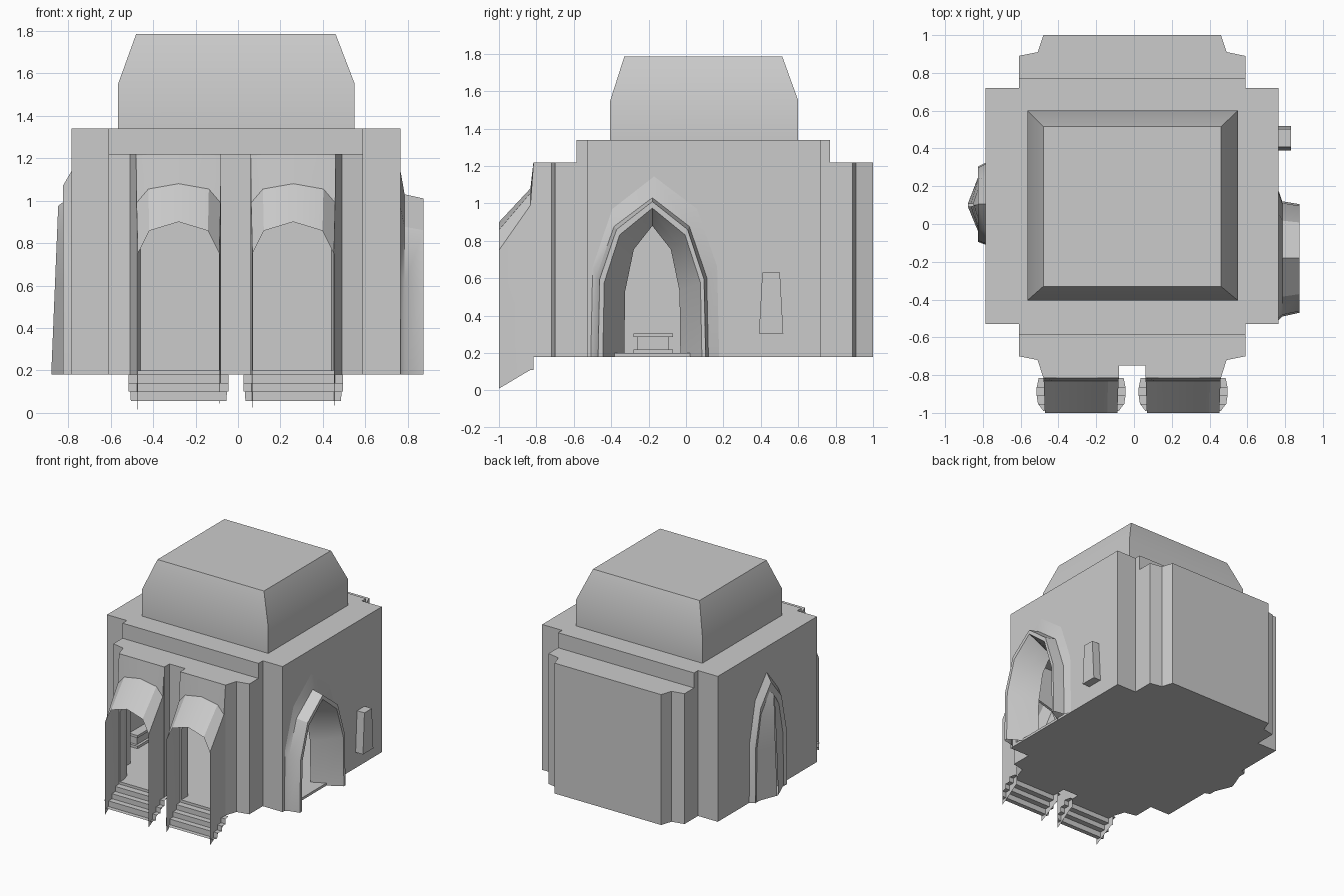
import bpy, bmesh, math

old = bpy.data.objects.get("Cube")
if old:
    bpy.data.objects.remove(old, do_unlink=True)

FLOOR = 0.18
stone = bpy.data.materials.new("plain grey stone")
stone.use_nodes = True
stone.diffuse_color = (0.6, 0.6, 0.6, 1)
stone.node_tree.nodes["Principled BSDF"].inputs["Base Color"].default_value = (0.6, 0.6, 0.6, 1)


def loft(name, rings, closed=True, caps=True, smooth=True):
    """Skin a list of equal-length rings of points."""
    bm = bmesh.new()
    rows = [[bm.verts.new(p) for p in ring] for ring in rings]
    n = len(rows[0])
    for a, b in zip(rows, rows[1:]):
        for i in range(n if closed else n - 1):
            j = (i + 1) % n
            bm.faces.new((a[i], a[j], b[j], b[i]))
    if caps:
        bm.faces.new(rows[0])
        bm.faces.new(rows[-1])
    bmesh.ops.recalc_face_normals(bm, faces=bm.faces)
    mesh = bpy.data.meshes.new(name)
    bm.to_mesh(mesh)
    bm.free()
    mesh.materials.append(stone)
    obj = bpy.data.objects.new(name, mesh)
    bpy.context.collection.objects.link(obj)
    if smooth:
        activate(obj)
        bpy.ops.object.shade_smooth_by_angle(angle=math.radians(32))
    return obj


def activate(obj):
    bpy.ops.object.select_all(action="DESELECT")
    obj.select_set(True)
    bpy.context.view_layer.objects.active = obj


def rect(x0, x1, y0, y1, z):
    return [(x0, y0, z), (x1, y0, z), (x1, y1, z), (x0, y1, z)]


def box(name, x0, x1, y0, y1, z0, z1):
    return loft(name, [rect(x0, x1, y0, y1, z0), rect(x0, x1, y0, y1, z1)], smooth=False)


def combine(target, tool, operation):
    """Boolean the tool into the target and discard the tool."""
    tool.hide_render = True
    activate(target)
    mod = target.modifiers.new("cut", "BOOLEAN")
    mod.operation = operation
    mod.solver = "EXACT"
    mod.object = tool
    bpy.ops.object.modifier_apply(modifier=mod.name)
    bpy.data.objects.remove(tool, do_unlink=True)


def stepped_block(name, t):
    """Cross-shaped hall, shrunk by t on every side."""
    base = FLOOR + t
    block = box(name, -.785 + t, .765 - t, -.53 + t, .72 - t, base, 1.34 - t)
    combine(block, box("middle", -.61 + t, .59 - t, -.585 + t, .77 - t, base, 1.34 - t), "UNION")
    half = [(.6 - t, .89 - t), (.5 - t, .91 - t), (.47 - t, 1 - t)]
    back = [(x - .01, y) for x, y in half] + [(-x - .01, y) for x, y in reversed(half)]
    front = [(-.61 + t, -.7 + t), (-.51 + t, -.72 + t), (-.48 + t, -.815 + t),
             (-.08 - t, -.815 + t), (-.08 - t, -.75 + t), (.06 + t, -.75 + t),
             (.06 + t, -.815 + t), (.46 - t, -.815 + t), (.49 - t, -.72 + t), (.59 - t, -.7 + t)]
    plan = front + back
    wing = loft("wing", [[(x, y, z) for x, y in plan] for z in (base, 1.22 - t)], smooth=False)
    combine(block, wing, "UNION")
    return block


# Hollow hall
hall = stepped_block("hall_walls", 0)
combine(hall, stepped_block("cavity", .02), "DIFFERENCE")


# Front doorways, hoods and steps
def door_arch(mid, half, bottom, shoulder, top):
    side = [(half, bottom), (half, (bottom + shoulder) / 2), (half, shoulder),
            (half * .72, shoulder + (top - shoulder) * .72)]
    return [(mid - u, z) for u, z in side] + [(mid, top)] + [(mid + u, z) for u, z in reversed(side)]


for label, mid in (("right", -.28), ("left", .26)):
    opening = door_arch(mid, .19, FLOOR + .02, .76, .9)
    cutter = loft("door_cutter", [[(x, y, z) for x, z in opening] for y in (-.9, -.7)], smooth=False)
    combine(hall, cutter, "DIFFERENCE")
    back = door_arch(mid, .2, .11, 1.21, 1.22)
    bulge = door_arch(mid, .198, .11, .99, 1.08)
    rim = door_arch(mid, .192, .01, .75, .9)
    rings = [[(x, y, z) for x, z in ring]
             for ring, y in ((back, -.816), (bulge, -.832), (rim, -1))]
    loft(label + "_door_hood", rings, closed=False, caps=False)

    path = [(-.815, FLOOR, .225), (-.865, FLOOR, .235), (-.865, .14, .235), (-.91, .14, .235),
            (-.91, .1, .235), (-.955, .1, .228), (-.955, .055, .225), (-.99, .055, .2)]
    loft(label + "_door_steps", [[(mid - w, y, z), (mid + w, y, z)] for y, z, w in path],
         closed=False, caps=False, smooth=False)


# Pointed side porch with a splayed outer frame and a narrowing passage
def pointed(x, mid, left, right, top, bottom=FLOOR):
    h = top - bottom
    side = [(1, 0), (.97, .5), (.66, .82)]
    return ([(x, mid - left * u, bottom + h * v) for u, v in side] + [(x, mid, top)]
            + [(x, mid + right * u, bottom + h * v) for u, v in reversed(side)])


cutter = loft("porch_cutter", [pointed(x, -.18, .285, .28, .98, FLOOR + .02) for x in (.7, .9)],
              smooth=False)
combine(hall, cutter, "DIFFERENCE")
porch = [pointed(.764, -.17, .34, .35, 1.15), pointed(.785, -.18, .31, .3, 1.03),
         pointed(.875, -.18, .29, .285, 1.01), pointed(.875, -.18, .265, .265, .975),
         pointed(.76, -.18, .2, .2, .92), pointed(.66, -.18, .15, .15, .88)]
loft("side_porch", porch, closed=False, caps=False)

# Bulging pointed bay on the opposite wall, with a central ridge
bay_outer = pointed(-.784, .105, .215, .22, 1.14)
bay_lip = pointed(-.825, .105, .2, .2, 1.07)
bay_inner = pointed(-.815, .105, .17, .17, 1.0)
bay_ridge = [(-.88 + .04 * (z - FLOOR), .1 + (y - .105) * .04, FLOOR + (z - FLOOR) * .97)
             for x, y, z in bay_inner]
loft("pointed_bay", [bay_outer, bay_lip, bay_inner, bay_ridge], caps=False)

# Inner ledge with base and cap
for part, grow, z0, z1 in (("base", .02, .2, .22), ("body", 0, .22, .285), ("cap", .02, .285, .305)):
    box("ledge_" + part, -.775, -.71 + grow, -.26 - grow, -.09 + grow, z0, z1)

# Tapered window box
window = []
for x in (.76, .83):
    window.append([(x, .39, .305), (x, .52, .305), (x, .502, .63), (x, .408, .63)])
loft("side_window", window, smooth=False)

# Raised roof block with sloped upper sides
loft("roof_block", [rect(-.565, .55, -.405, .6, 1.335), rect(-.565, .55, -.405, .6, 1.55),
                    rect(-.48, .46, -.33, .515, 1.785)])
